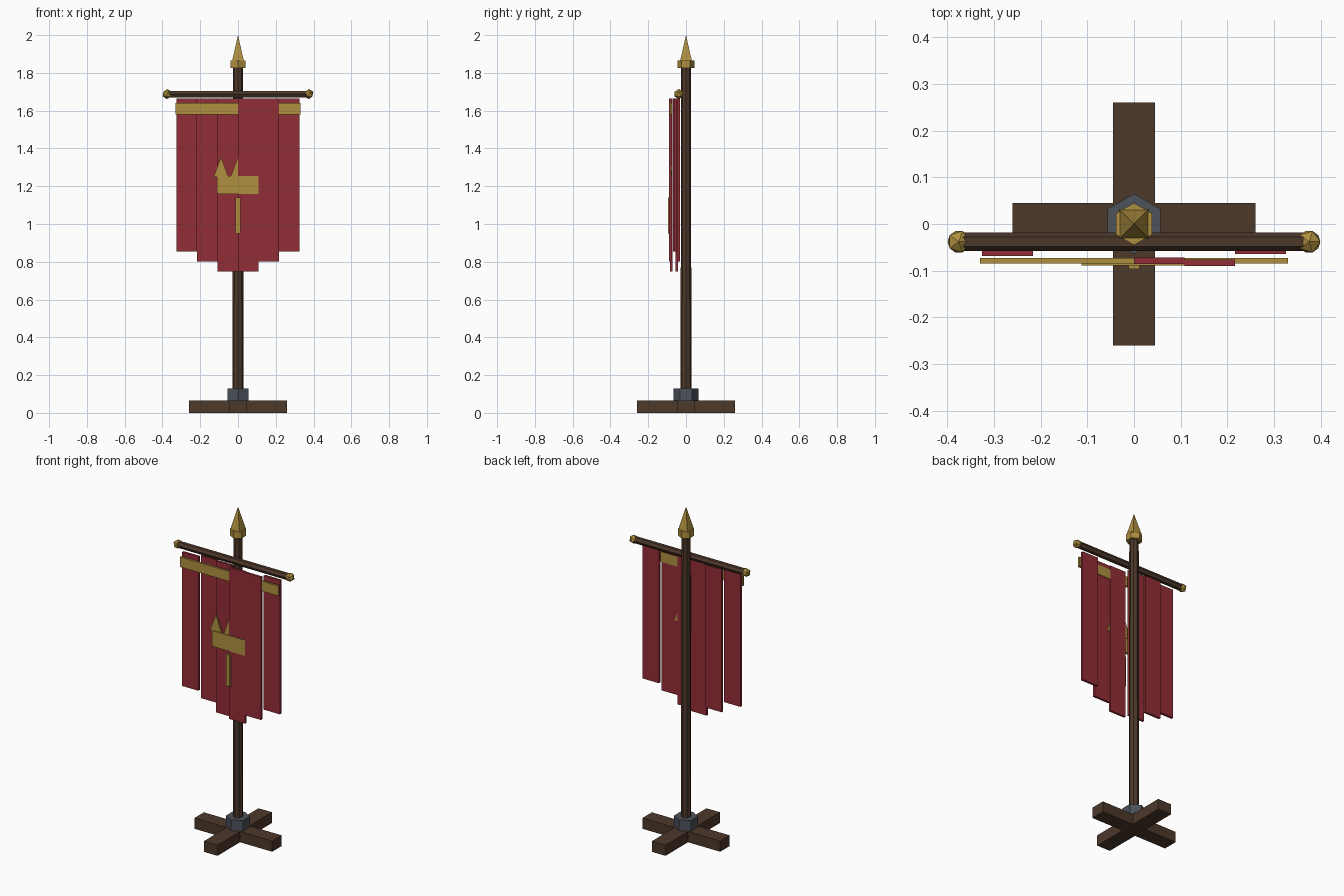
import bpy, bmesh, math
from mathutils import Matrix

if "Cube" in bpy.data.objects:
    bpy.data.objects.remove(bpy.data.objects["Cube"])


def material(name, rgb):
    m = bpy.data.materials.new(name)
    m.diffuse_color = (*rgb, 1)
    m.use_nodes = True
    m.node_tree.nodes["Principled BSDF"].inputs["Base Color"].default_value = m.diffuse_color
    return m


WOOD = material("wood", (0.075, 0.04, 0.023))
CLOTH = material("cloth", (0.29, 0.027, 0.037))
GOLD = material("gold", (0.43, 0.28, 0.05))
IRON = material("iron", (0.075, 0.085, 0.105))


def finish(bm, name, mat):
    bmesh.ops.recalc_face_normals(bm, faces=bm.faces)
    me = bpy.data.meshes.new(name)
    bm.to_mesh(me)
    bm.free()
    me.materials.append(mat)
    ob = bpy.data.objects.new(name, me)
    bpy.context.collection.objects.link(ob)
    return ob


def box(name, mat, x, y, z):
    """Box from (min, max) ranges on each axis."""
    bm = bmesh.new()
    size = [r[1] - r[0] for r in (x, y, z)]
    mid = [(r[0] + r[1]) / 2 for r in (x, y, z)]
    bmesh.ops.create_cube(bm, size=1, matrix=Matrix.Translation(mid) @ Matrix.Diagonal((*size, 1)))
    return finish(bm, name, mat)


def rod(name, mat, sides, r1, r2, length, centre, rot=Matrix()):
    bm = bmesh.new()
    bmesh.ops.create_cone(bm, cap_ends=True, segments=sides, radius1=r1, radius2=r2,
                          depth=length, matrix=Matrix.Translation(centre) @ rot)
    return finish(bm, name, mat)


def prism(name, mat, outline, y0, y1):
    """Outline in x, z extruded along y."""
    bm = bmesh.new()
    face = bm.faces.new([bm.verts.new((px, y0, pz)) for px, pz in outline])
    ext = bmesh.ops.extrude_face_region(bm, geom=[face])
    moved = [v for v in ext["geom"] if isinstance(v, bmesh.types.BMVert)]
    bmesh.ops.translate(bm, verts=moved, vec=(0, y1 - y0, 0))
    return finish(bm, name, mat)


# crossed foot beams and iron socket
box("foot_beam_x", WOOD, (-0.26, 0.26), (-0.045, 0.045), (0, 0.065))
box("foot_beam_y", WOOD, (-0.045, 0.045), (-0.26, 0.26), (0, 0.065))
rod("socket", IRON, 6, 0.065, 0.065, 0.07, (0, 0, 0.095))

# pole and spear tip
rod("pole", WOOD, 8, 0.029, 0.026, 1.79, (0, 0, 0.945))
rod("tip_collar", GOLD, 6, 0.045, 0.045, 0.04, (0, 0, 1.846))
rod("spear_tip", GOLD, 4, 0.045, 0, 0.14, (0, 0, 1.93), Matrix.Rotation(math.pi / 4, 4, 'Z'))

# crossbar with end knobs
BAR_Y, BAR_Z = -0.038, 1.688
rod("crossbar", WOOD, 6, 0.02, 0.02, 0.75, (0, BAR_Y, BAR_Z), Matrix.Rotation(math.pi / 2, 4, 'Y'))
for side, label in ((-1, "left"), (1, "right")):
    bm = bmesh.new()
    bmesh.ops.create_icosphere(bm, subdivisions=1, radius=0.027,
                               matrix=Matrix.Translation((side * 0.375, BAR_Y, BAR_Z)))
    finish(bm, "knob_" + label, GOLD)

# rippled cloth strips, stepped towards the middle
W = 0.65 / 6
for i in range(6):
    y = -0.062 + 0.024 * math.sin(1.3 * i)
    x = -0.325 + i * W
    bottom = 0.855 - 0.053 * min(i, 5 - i)
    box(f"cloth_strip_{i + 1}", CLOTH, (x, x + W), (y - 0.007, y + 0.007), (bottom, 1.665))

# gold band across the top of the cloth
box("trim_band", GOLD, (-0.33, 0.33), (-0.085, -0.073), (1.58, 1.64))

# crown emblem with stem
box("crown_band", GOLD, (-0.112, 0.108), (-0.089, -0.077), (1.16, 1.255))
for i, x in enumerate((-0.09, 0, 0.09)):
    prism(f"crown_point_{i + 1}", GOLD, [(x - 0.039, 1.25), (x + 0.039, 1.25), (x, 1.355)], -0.084, -0.074)
box("emblem_stem", GOLD, (-0.012, 0.012), (-0.096, -0.084), (0.95, 1.14))
